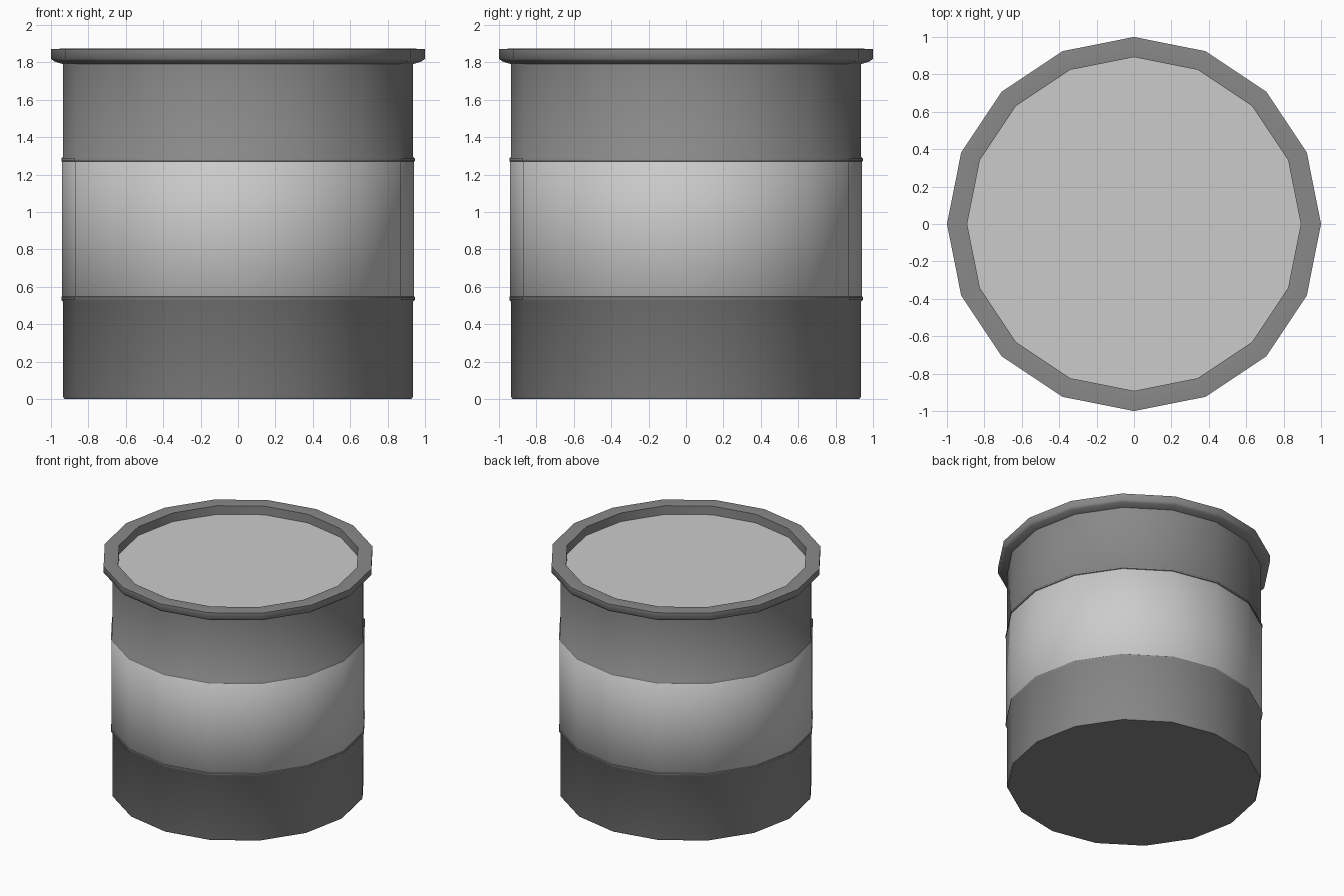
import bpy, bmesh, math

if "Cube" in bpy.data.objects:
    bpy.data.objects.remove(bpy.data.objects["Cube"])

SIDES = 16

dark = bpy.data.materials.new("dark_grey")
dark.diffuse_color = (0.25, 0.25, 0.25, 1)
dark.use_nodes = True
dark.node_tree.nodes["Principled BSDF"].inputs["Base Color"].default_value = dark.diffuse_color


def lathe(name, profile, mat=None, cap_start=False):
    """Revolve (radius, z) points around z; optionally close the first ring."""
    bm = bmesh.new()
    rings = []
    for r, z in profile:
        rings.append([bm.verts.new((r * math.cos(2 * math.pi * i / SIDES),
                                    r * math.sin(2 * math.pi * i / SIDES), z))
                      for i in range(SIDES)])
    for a, b in zip(rings, rings[1:]):
        for i in range(SIDES):
            j = (i + 1) % SIDES
            bm.faces.new((a[i], a[j], b[j], b[i]))
    if cap_start:
        bm.faces.new(rings[0][::-1])
    mesh = bpy.data.meshes.new(name)
    bm.to_mesh(mesh)
    bm.free()
    ob = bpy.data.objects.new(name, mesh)
    bpy.context.collection.objects.link(ob)
    if mat:
        mesh.materials.append(mat)
    bpy.ops.object.select_all(action='DESELECT')
    ob.select_set(True)
    bpy.context.view_layer.objects.active = ob
    bpy.ops.object.shade_smooth_by_angle(angle=math.radians(50))
    return ob


# Lower drum with closed bottom and the ridge under the pale band
lathe("lower_drum", [(0.928, 0), (0.935, 0.012), (0.935, 0.52), (0.945, 0.53),
                     (0.945, 0.545), (0.94, 0.548)], dark, cap_start=True)

# Pale band
lathe("middle_band", [(0.94, 0.548), (0.942, 0.55), (0.942, 1.268), (0.94, 1.27)])

# Upper drum with ridge, flared rim and inner lip
lathe("upper_drum_and_rim", [(0.94, 1.27), (0.945, 1.272), (0.945, 1.285),
                             (0.935, 1.295), (0.935, 1.79), (0.985, 1.806),
                             (1.0, 1.82), (1.0, 1.87), (0.945, 1.873),
                             (0.892, 1.87), (0.892, 1.80)], dark)

# Recessed lid
lathe("lid", [(0.892, 1.80)], cap_start=True).data.flip_normals()
